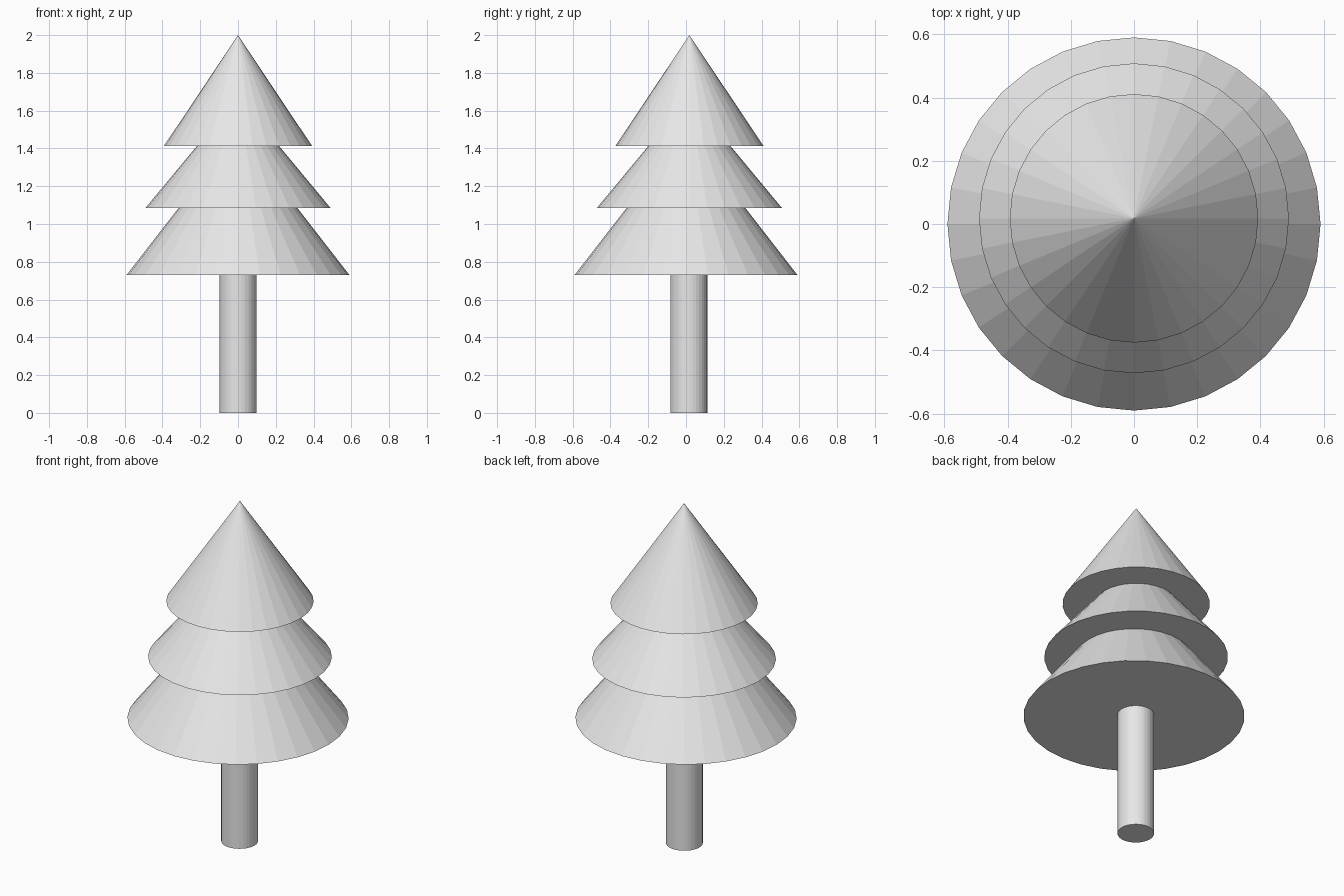
import bpy

cube = bpy.data.objects.get("Cube")
if cube:
    bpy.data.objects.remove(cube, do_unlink=True)

# One plain grey for the whole tree
GREY = (0.8, 0.8, 0.8, 1.0)
grey = bpy.data.materials.new("plain_grey")
grey.use_nodes = True
grey.diffuse_color = GREY
grey.node_tree.nodes["Principled BSDF"].inputs["Base Color"].default_value = GREY

SIDES = 32


def finish(name):
    obj = bpy.context.object
    obj.name = name
    obj.data.name = name
    obj.data.materials.append(grey)


def foliage(name, radius, base, apex, y):
    """Closed flat-shaded cone standing between two heights."""
    bpy.ops.mesh.primitive_cone_add(
        vertices=SIDES, radius1=radius, radius2=0, depth=apex - base,
        location=(0, y, (base + apex) / 2))
    finish(name)


# Trunk, reaching slightly into the lowest foliage
TRUNK_TOP = 0.8
bpy.ops.mesh.primitive_cylinder_add(
    vertices=SIDES, radius=0.098, depth=TRUNK_TOP,
    location=(0, 0.015, TRUNK_TOP / 2))
finish("trunk")

# Three stacked tiers of foliage
foliage("lower_foliage", 0.59, 0.73, 1.49, 0)
foliage("middle_foliage", 0.49, 1.085, 1.675, 0.018)
foliage("upper_foliage", 0.393, 1.412, 2.0, 0.018)
